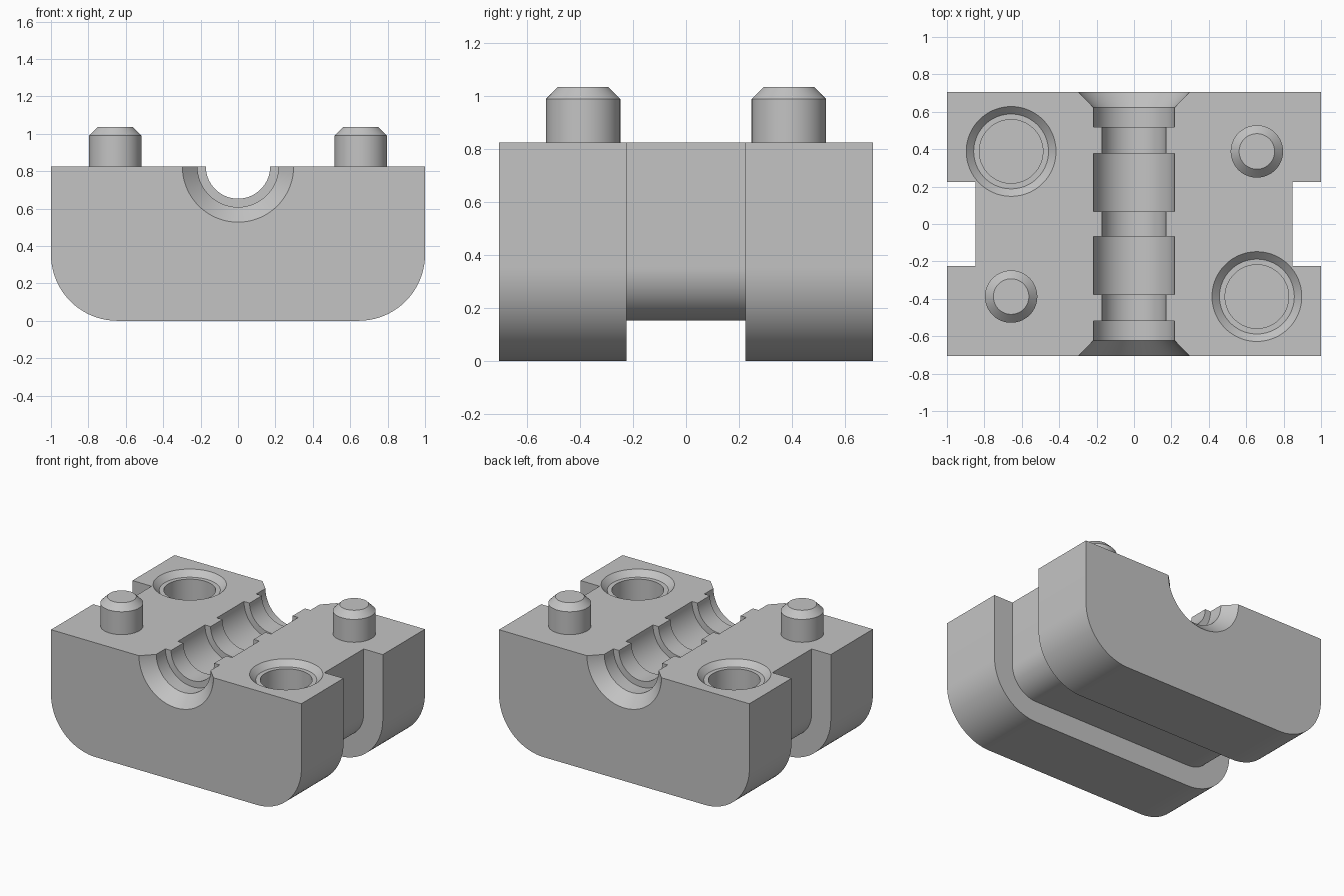
import bpy, bmesh
from math import pi, cos, sin, radians
from mathutils import Matrix

if "Cube" in bpy.data.objects:
    bpy.data.objects.remove(bpy.data.objects["Cube"], do_unlink=True)

TOP = 0.825
DEPTH = 0.705
WAIST_Y = 0.224

grey = bpy.data.materials.new("plain grey")
grey.use_nodes = True
colour = (0.55, 0.55, 0.55, 1)
grey.diffuse_color = colour
grey.node_tree.nodes["Principled BSDF"].inputs["Base Color"].default_value = colour


def finish(name, bm):
    bmesh.ops.recalc_face_normals(bm, faces=bm.faces)
    mesh = bpy.data.meshes.new(name)
    bm.to_mesh(mesh)
    bm.free()
    mesh.materials.append(grey)
    obj = bpy.data.objects.new(name, mesh)
    bpy.context.collection.objects.link(obj)
    return obj


def lathe(name, profile, matrix, n=96):
    """Capped solid of revolution about local z from (radius, height) pairs."""
    bm = bmesh.new()
    angles = [2 * pi * (i + 0.5) / n for i in range(n)]
    rings = [[bm.verts.new((r * cos(a), r * sin(a), h)) for a in angles]
             for r, h in profile]
    for low, high in zip(rings, rings[1:]):
        for i in range(n):
            j = (i + 1) % n
            bm.faces.new((low[i], low[j], high[j], high[i]))
    bm.faces.new(rings[0])
    bm.faces.new(rings[-1])
    bm.transform(matrix)
    return finish(name, bm)


def activate(obj):
    bpy.ops.object.select_all(action='DESELECT')
    obj.select_set(True)
    bpy.context.view_layer.objects.active = obj


def cut(target, cutter):
    activate(target)
    mod = target.modifiers.new("cut", 'BOOLEAN')
    mod.operation = 'DIFFERENCE'
    mod.solver = 'EXACT'
    mod.object = cutter
    bpy.ops.object.modifier_apply(modifier=mod.name)
    bpy.data.objects.remove(cutter, do_unlink=True)


def smooth(obj):
    activate(obj)
    bpy.ops.object.shade_smooth_by_angle(angle=radians(25))


def u_section(inset, steps=20):
    """Open U outline with round lower corners, as (x, z) pairs."""
    radius, cx, cz = 0.355 - inset, 0.645, 0.355
    arc = [(cx + radius * cos(t), cz - radius * sin(t))
           for t in (pi / 2 * i / steps for i in range(steps + 1))]
    right = [(1 - inset, TOP)] + arc
    return right + [(-x, z) for x, z in reversed(right)]


# Block: two wide ends and a narrower waist
bm = bmesh.new()
wide, narrow = u_section(0), u_section(0.153)
sections = [(-DEPTH, wide), (-WAIST_Y, wide), (-WAIST_Y, narrow),
            (WAIST_Y, narrow), (WAIST_Y, wide), (DEPTH, wide)]
loops = [[bm.verts.new((x, y, z)) for x, z in outline] for y, outline in sections]
for a, b in zip(loops, loops[1:]):
    for i in range(len(a) - 1):
        bm.faces.new((a[i], a[i + 1], b[i + 1], b[i]))
bm.faces.new(loops[0])
bm.faces.new(loops[-1])
bm.faces.new([l[0] for l in loops] + [l[-1] for l in reversed(loops)])
block = finish("block", bm)

# Stepped half-round channel with flared mouths
small, large = 0.172, 0.217
half = [(small, 0.067), (large, 0.067), (large, 0.378), (small, 0.378),
        (small, 0.518), (large, 0.518), (large, 0.623), (0.337, 0.745)]
channel = [(r, -h) for r, h in reversed(half)] + half
cut(block, lathe("channel_cutter", channel,
                 Matrix.Translation((0, 0, TOP)) @ Matrix.Rotation(pi / 2, 4, 'X')))

# Sockets and pins on opposite diagonals
socket = [(0.17, -0.27), (0.17, -0.04), (0.2, -0.04), (0.24, 0), (0.24, 0.05)]
pin = [(0.14, -0.02), (0.14, 0.165), (0.095, 0.21)]
for side, word in ((1, "left"), (-1, "right")):
    cut(block, lathe("socket_cutter", socket,
                     Matrix.Translation((side * 0.657, -side * 0.388, TOP))))
    smooth(lathe(word + "_pin", pin,
                 Matrix.Translation((side * 0.657, side * 0.388, TOP)), 64))
smooth(block)
